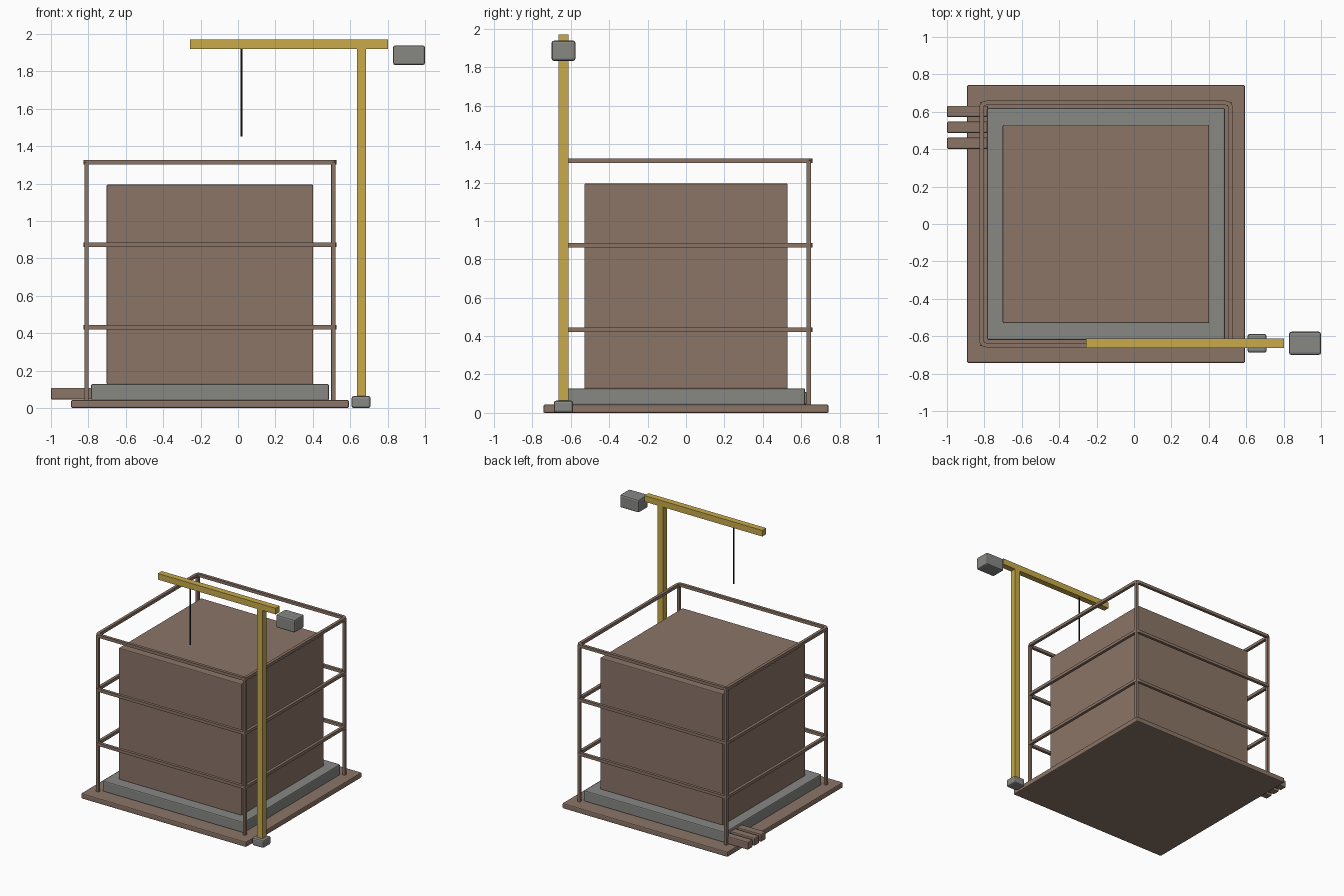
import bpy, bmesh, math

if "Cube" in bpy.data.objects:
    bpy.data.objects.remove(bpy.data.objects["Cube"])

def mat(name, rgb):
    m = bpy.data.materials.new(name)
    m.diffuse_color = (*rgb, 1)
    m.use_nodes = True
    m.node_tree.nodes["Principled BSDF"].inputs["Base Color"].default_value = m.diffuse_color
    return m

BROWN = mat("brown", (0.258, 0.178, 0.136))
GREY = mat("grey", (0.242, 0.246, 0.231))
YELLOW = mat("crane yellow", (0.578, 0.402, 0.070))
DARK = mat("cable dark", (0.013, 0.016, 0.017))
CX = -0.15  # centre of the cage

def finish(name, bm, m):
    bmesh.ops.recalc_face_normals(bm, faces=bm.faces)
    me = bpy.data.meshes.new(name)
    bm.to_mesh(me)
    bm.free()
    me.materials.append(m)
    ob = bpy.data.objects.new(name, me)
    bpy.context.collection.objects.link(ob)
    return ob

def box(name, x, y, z, m, bevel=0.0):
    """Box from (min, max) pairs with an optional rounded edge."""
    bm = bmesh.new()
    bmesh.ops.create_cube(bm, size=1)
    for v in bm.verts:
        for i, (a, b) in enumerate((x, y, z)):
            v.co[i] = (a + b) / 2 + v.co[i] * (b - a)
    if bevel:
        bmesh.ops.bevel(bm, geom=bm.edges[:], offset=bevel, segments=2,
                        profile=0.5, affect='EDGES')
    return finish(name, bm, m)

def outline(hx, hy, r, n=4):
    """Rounded rectangle points."""
    pts = []
    for k, (sx, sy) in enumerate(((1, 1), (-1, 1), (-1, -1), (1, -1))):
        for i in range(n + 1):
            a = math.pi / 2 * (k + i / n)
            pts.append((CX + sx * (hx - r) + r * math.cos(a),
                        sy * (hy - r) + r * math.sin(a)))
    return pts

def rail(name, z, t=0.024):
    """Closed square-section rail with rounded corners."""
    bm = bmesh.new()
    outer, inner = outline(0.677, 0.659, 0.035), outline(0.677 - t, 0.659 - t, 0.011)
    rings = [[bm.verts.new((px, py, h)) for px, py in pts]
             for pts, h in ((outer, z - t / 2), (outer, z + t / 2),
                            (inner, z + t / 2), (inner, z - t / 2))]
    n = len(outer)
    for k in range(4):
        a, b = rings[k], rings[(k + 1) % 4]
        for i in range(n):
            j = (i + 1) % n
            bm.faces.new((a[i], a[j], b[j], b[i]))
    return finish(name, bm, BROWN)

# Ground plate, slab and main block
box("ground_plate", (CX - 0.743, CX + 0.743), (-0.743, 0.743), (0, 0.043), BROWN, 0.008)
box("foundation_slab", (CX - 0.636, CX + 0.636), (-0.62, 0.62), (0.04, 0.128), GREY, 0.008)
box("main_block", (CX - 0.552, CX + 0.552), (-0.53, 0.53), (0.125, 1.195), BROWN, 0.006)

# Scaffold cage: four posts and three rails
for sx in (-1, 1):
    for sy in (-1, 1):
        px, py = CX + sx * 0.66, sy * 0.64
        box("scaffold_post", (px - 0.012, px + 0.012), (py - 0.012, py + 0.012),
            (0.04, 1.315), BROWN, 0.003)
for z in (0.433, 0.873, 1.313):
    rail("scaffold_rail", z)

# Stacked beams sticking out at the left
for y in (0.602, 0.517, 0.432):
    box("stacked_beam", (-1.0, -0.78), (y - 0.03, y + 0.03), (0.045, 0.108), BROWN, 0.007)

# Crane
CY = -0.638
box("crane_foot", (0.607, 0.709), (CY - 0.05, CY + 0.05), (0, 0.064), GREY, 0.012)
box("crane_mast", (0.635, 0.684), (CY - 0.025, CY + 0.025), (0.05, 1.925), YELLOW)
box("crane_jib", (-0.257, 0.803), (CY - 0.025, CY + 0.025), (1.92, 1.97), YELLOW)
box("crane_counterweight", (0.829, 1.0), (CY - 0.062, CY + 0.062), (1.834, 1.939), GREY, 0.012)

# Hanging cable
bm = bmesh.new()
bmesh.ops.create_cone(bm, cap_ends=True, segments=8, radius1=0.005, radius2=0.005, depth=0.475)
bmesh.ops.translate(bm, verts=bm.verts, vec=(0.018, CY, 1.69))
finish("crane_cable", bm, DARK)
